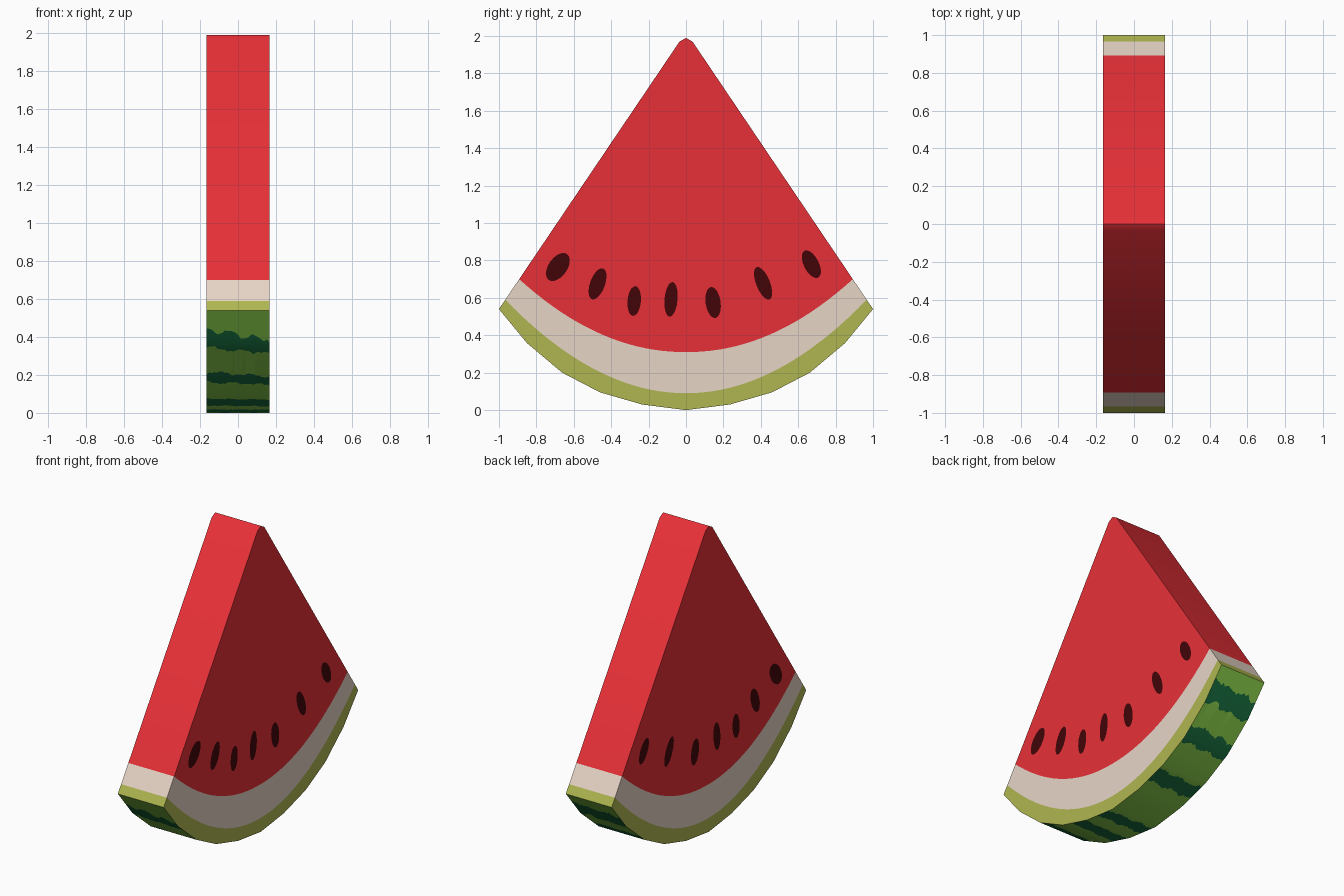
import bpy, bmesh, math, random

if "Cube" in bpy.data.objects:
    bpy.data.objects.remove(bpy.data.objects["Cube"])

random.seed(4)
HX = 0.165  # half thickness of the slice


def material(name, rgb):
    m = bpy.data.materials.new(name)
    lin = [(c / 255 / 12.92) if c < 11 else ((c / 255 + 0.055) / 1.055) ** 2.4 for c in rgb]
    m.diffuse_color = (*lin, 1)
    m.use_nodes = True
    m.node_tree.nodes["Principled BSDF"].inputs["Base Color"].default_value = m.diffuse_color
    return m


RED = material("red_flesh", (231, 48, 55))
CREAM = material("cream_rind", (232, 214, 199))
LIME = material("lime_edge", (175, 182, 80))
GREEN = material("green_skin", (136, 205, 74))
DARK = material("dark_green_stripe", (24, 112, 64))
SEED = material("dark_seed", (66, 5, 7))


def finish(name, bm, mats, smooth=False):
    me = bpy.data.meshes.new(name)
    bm.to_mesh(me)
    bm.free()
    for m in mats:
        me.materials.append(m)
    ob = bpy.data.objects.new(name, me)
    bpy.context.collection.objects.link(ob)
    if smooth:
        bpy.ops.object.select_all(action='DESELECT')
        ob.select_set(True)
        bpy.context.view_layer.objects.active = ob
        bpy.ops.object.shade_smooth_by_angle(angle=math.radians(32))
    return ob


# Faceted outer skin profile: height as a function of y
CORNERS = [(0, 0), (.235, .03), (.46, .095), (.662, .2), (.85, .358), (1, .54)]


def skin_z(y):
    y = min(abs(y), 1)
    for (a, za), (b, zb) in zip(CORNERS, CORNERS[1:]):
        if y <= b:
            return za + (zb - za) * (y - a) / (b - a)
    return CORNERS[-1][1]


def arc(y_end, z_mid, z_end, power, n=40):
    ts = [2 * i / n - 1 for i in range(n + 1)]
    return [(y_end * t, z_mid + (z_end - z_mid) * abs(t) ** power) for t in ts]


def band(name, lower, upper, mat, closed_top=False):
    """Two caps plus the outer walls of one layer of the slice."""
    loop = lower + upper[::-1]
    n, k = len(loop), len(lower)
    bm = bmesh.new()
    pos = [bm.verts.new((HX, y, z)) for y, z in loop]
    neg = [bm.verts.new((-HX, y, z)) for y, z in loop]
    bm.faces.new(pos)
    bm.faces.new(neg[::-1])
    for i in (range(k - 1, n) if closed_top else (k - 1, n - 1)):
        j = (i + 1) % n
        bm.faces.new((pos[i], neg[i], neg[j], pos[j]))
    return finish(name, bm, [mat], closed_top)


# Layers of the slice
outer = [(-y, z) for y, z in CORNERS[:0:-1]] + CORNERS
lime_top = arc(.966, .09, .59, 2.0)
cream_top = arc(.892, .31, .70, 2.07)
band("lime_edge", outer, lime_top, LIME)
band("rind", lime_top, cream_top, CREAM)
band("flesh", cream_top, [(-.035, 1.97), (0, 1.99), (.035, 1.97)], RED, True)

# Outer skin: rows follow jagged stripe borders, then fold along the facets
stripes = [(-.895, -.815), (-.665, -.575), (-.38, -.26), (-.135, -.03),
           (.32, .42), (.63, .72), (.845, .93)]
borders = [-1] + [y for s in stripes for y in s] + [1]
COLS = 24
bm = bmesh.new()
rows = []
for y0 in borders:
    row = []
    phase = random.uniform(0, 6)
    for c in range(COLS + 1):
        x = HX * (2 * c / COLS - 1)
        y = y0
        if abs(y0) < 1:
            tilt = .15 if y0 < 0 else .08
            y += tilt * x * abs(y0) + .008 * math.sin(x * 45 + phase) + random.uniform(-.008, .008)
        row.append(bm.verts.new((x, y, 0)))
    rows.append(row)
for r, (a, b) in enumerate(zip(rows, rows[1:])):
    for c in range(COLS):
        f = bm.faces.new((a[c], b[c], b[c + 1], a[c + 1]))
        f.material_index = r % 2
for y, _ in outer[1:-1]:
    bmesh.ops.bisect_plane(bm, geom=bm.verts[:] + bm.edges[:] + bm.faces[:],
                           plane_co=(0, y, 0), plane_no=(0, 1, 0))
for v in bm.verts:
    v.co.z = skin_z(v.co.y)
finish("striped_skin", bm, [GREEN, DARK], True)

# Seeds: paper-thin ovals on both cut faces (y, z, half width, half length, lean)
seeds = [(-.685, .765, .05, .085, 35), (-.473, .675, .04, .088, 20),
         (-.277, .583, .036, .08, 5), (-.08, .592, .035, .093, 5),
         (.145, .575, .04, .084, -8), (.412, .678, .037, .093, -22),
         (.67, .78, .04, .081, -27)]
for side, label in ((1, "right"), (-1, "left")):
    for i, (y, z, w, l, lean) in enumerate(seeds):
        a = math.radians(lean)
        bm = bmesh.new()
        ring = []
        for k in range(20):
            t = 2 * math.pi * k / 20
            u, v = w * math.cos(t), l * math.sin(t)
            ring.append(bm.verts.new((side * (HX + .0015),
                                      y + u * math.cos(a) + v * math.sin(a),
                                      z - u * math.sin(a) + v * math.cos(a))))
        bm.faces.new(ring if side > 0 else ring[::-1])
        finish(f"seed_{label}_{i + 1}", bm, [SEED])
